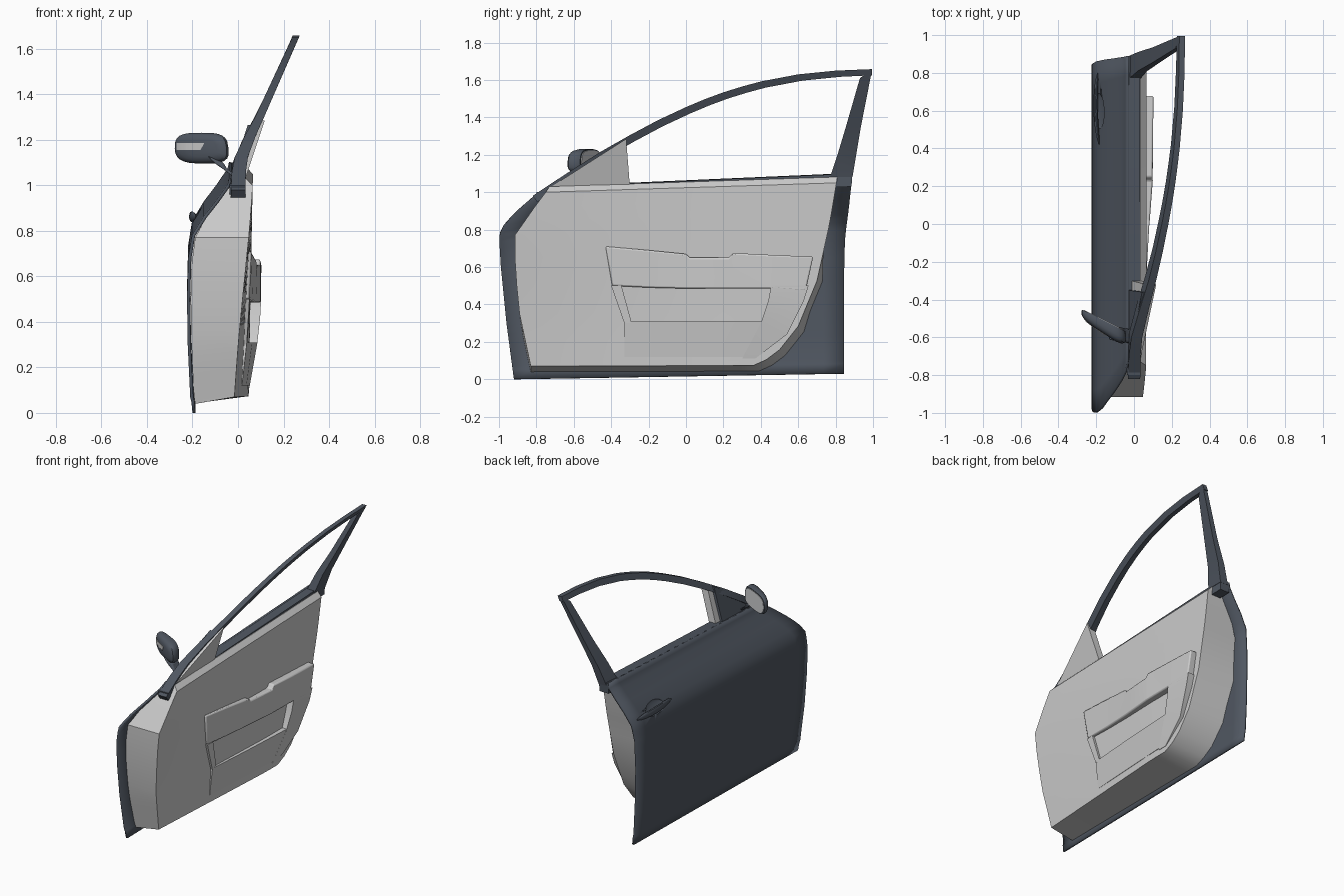
import bpy, bmesh, math
from mathutils import Vector

if bpy.data.objects.get("Cube"):
    bpy.data.objects.remove(bpy.data.objects["Cube"])


def material(name, color):
    m = bpy.data.materials.new(name)
    m.use_nodes = True
    m.diffuse_color = (*color, 1)
    bsdf = next(n for n in m.node_tree.nodes if n.type == 'BSDF_PRINCIPLED')
    bsdf.inputs["Base Color"].default_value = (*color, 1)
    return m


DARK = material("dark_paint", (0.08, 0.095, 0.12))
LIGHT = material("light_trim", (0.6, 0.6, 0.6))
GLASS = material("mirror_glass", (0.65, 0.66, 0.67))


def lerp(a, b, t):
    return a + (b - a) * t


def table(pts, v):
    """Piecewise linear lookup, clamped at both ends."""
    if v <= pts[0][0]:
        return pts[0][1]
    for (a, p), (b, q) in zip(pts, pts[1:]):
        if v <= b:
            return lerp(p, q, (v - a) / (b - a))
    return pts[-1][1]


def finish(name, bm, mat, bevel=0, angle=35):
    bmesh.ops.remove_doubles(bm, verts=bm.verts, dist=1e-5)
    bmesh.ops.recalc_face_normals(bm, faces=bm.faces)
    me = bpy.data.meshes.new(name)
    bm.to_mesh(me)
    bm.free()
    me.materials.append(mat)
    ob = bpy.data.objects.new(name, me)
    bpy.context.collection.objects.link(ob)
    bpy.ops.object.select_all(action='DESELECT')
    ob.select_set(True)
    bpy.context.view_layer.objects.active = ob
    bpy.ops.object.shade_smooth_by_angle(angle=math.radians(angle))
    if bevel:
        mod = ob.modifiers.new("soft_edges", 'BEVEL')
        mod.width, mod.segments, mod.limit_method = bevel, 2, 'ANGLE'
    return ob


def sheet(levels, cols, point):
    """Grid surface; point(level, u) gives each position."""
    bm = bmesh.new()
    g = [[bm.verts.new(point(lv, i / cols)) for i in range(cols + 1)] for lv in levels]
    for r, s in zip(g, g[1:]):
        for i in range(cols):
            bm.faces.new((r[i], r[i + 1], s[i + 1], s[i]))
    return bm


def loft(name, rings, mat, caps=True, **kw):
    bm = bmesh.new()
    loops = [[bm.verts.new(p) for p in ring] for ring in rings]
    for a, b in zip(loops, loops[1:]):
        for i in range(len(a)):
            j = (i + 1) % len(a)
            bm.faces.new((a[i], a[j], b[j], b[i]))
    if caps:
        bm.faces.new(loops[0])
        bm.faces.new(loops[-1])
    return finish(name, bm, mat, **kw)


def strip(name, outer, inner, x0, x1, mat, **kw):
    """Solid band between two (y, z) lines, from x0(y, z) to x1(y, z)."""
    rings = [[(x0(*a), *a), (x1(*a), *a), (x1(*b), *b), (x0(*b), *b)]
             for a, b in zip(outer, inner)]
    return loft(name, rings, mat, **kw)


# Outer skin
SKIN_X = [(0, -.193), (.05, -.198), (.07, -.203), (.3, -.214), (.5, -.217), (.68, -.212),
          (.78, -.195), (.86, -.145), (.93, -.09), (1, -.04), (1.04, -.03)]
SKIN_FRONT = [(0, -.92), (.3, -.96), (.6, -.99), (.77, -1), (.83, -.97), (.9, -.9),
              (.97, -.82), (1.03, -.73)]
SKIN_BACK = [(0, .845), (.5, .845), (.7, .85), (.85, .87), (1.03, .89)]


def skin_point(lv, u):
    return (table(SKIN_X, lv), lerp(table(SKIN_FRONT, lv), table(SKIN_BACK, lv), u),
            lv + u * (.03 + .04 * lv))


def skin_x(y, z):
    u = min(max((y + 1) / 1.87, 0), 1)
    return table(SKIN_X, (z - .03 * u) / (1 + .04 * u))


levels = [0, .05, .07, .2, .3, .4, .5, .6, .68, .74, .78, .82, .86, .9, .93, .97, 1, 1.03]
skin = finish("outer_skin", sheet(levels, 16, skin_point), DARK)
solid = skin.modifiers.new("thickness", 'SOLIDIFY')
solid.thickness, solid.offset = .014, 0

# Inner trim panel
PANEL_FRONT = [(.07, -.83), (.35, -.89), (.6, -.915), (.77, -.915), (.92, -.81), (1, -.75), (1.03, -.73)]
PANEL_BACK = [(.07, .36), (.1, .43), (.15, .5), (.27, .6), (.5, .7), (.8, .77), (1.03, .81)]
FACE_FRONT = [(.07, -.02), (.3, 0), (.5, .02), (.7, .04), (.8, .05), (1, .065), (1.03, .035)]
FACE_BACK = [(.07, .047), (.5, .055), (1, .065), (1.03, .035)]


def face_x(y, z):
    u = min(max((y + .9) / 1.7, 0), 1)
    lv = z / (1 + .05 * u)
    return lerp(table(FACE_FRONT, lv), table(FACE_BACK, lv), min(1, 1.5 * u))


def panel_point(lv, u):
    y, z = lerp(table(PANEL_FRONT, lv), table(PANEL_BACK, lv), u), lv * (1 + .05 * u)
    return (.035 if lv == 1.03 else face_x(y, z), y, z)


levels = [.07, .1, .15, .2, .27, .35, .5, .65, .77, .85, .92, 1, 1.03]
bm = sheet(levels, 14, panel_point)
rim = [e for e in bm.edges if e.is_boundary]
new = bmesh.ops.extrude_edge_only(bm, edges=rim)["geom"]
for v in (v for v in new if isinstance(v, bmesh.types.BMVert)):
    if v.co.z < .3:
        v.co.z -= .03
    if v.co.y > .3 and v.co.z < .6:
        v.co.y += .03
    v.co.x = skin_x(v.co.y, v.co.z) + .009
finish("inner_panel", bm, LIGHT, angle=25)


# Armrest parts bulging from the panel
def bulge_x(y, z):
    across = table([(-.43, .3), (0, .65), (.3, 1)], y)
    up = table([(.11, .05), (.3, .7), (.45, 1), (.64, 1), (.71, .8)], z)
    return face_x(y, z) + .047 * across * up


def behind(y, z):
    return face_x(y, z) - .02


strip("armrest",
      [(-.43, .71), (-.2, .69), (0, .67), (.02, .65), (.23, .65), (.25, .675), (.45, .665), (.68, .655)],
      [(-.395, .5), (-.2, .49), (0, .485), (.02, .485), (.23, .485), (.25, .485), (.45, .485), (.64, .47)],
      behind, bulge_x, LIGHT, bevel=.008)
strip("armrest_rear", [(.655, .5), (.63, .42), (.54, .24), (.37, .11)],
      [(.455, .5), (.44, .42), (.4, .3), (.3, .11)], behind, bulge_x, LIGHT)
strip("pocket_ledge", [(-.33, .31), (0, .31), (.41, .31)],
      [(-.33, .12), (0, .12), (.31, .12)], behind, bulge_x, LIGHT)
strip("pocket_front_wall", [(-.4, .5), (-.33, .3)], [(-.345, .5), (-.29, .3)],
      behind, bulge_x, LIGHT)

# Window frame, leaning inwards with height
LEAN = [(.95, 0), (1.1, .005), (1.2, .045), (1.3, .095), (1.4, .14), (1.5, .185), (1.655, .255)]
HALF = [(1, .032), (1.1, .03), (1.3, .02), (1.6, .015)]


def frame_out(y, z):
    return table(LEAN, z) - table(HALF, z)


def frame_in(y, z):
    return table(LEAN, z) + table(HALF, z)


rail = [(-.82, .98), (-.7, 1.06), (-.6, 1.125), (-.45, 1.22), (-.3, 1.305), (-.15, 1.385), (0, 1.455),
        (.1, 1.497), (.2, 1.534), (.3, 1.565), (.4, 1.592), (.6, 1.63), (.8, 1.65), (.995, 1.658)]
strip("window_frame_rail", rail, [(y + .025 * (y < .9), z - .033) for y, z in rail],
      frame_out, frame_in, DARK)
strip("window_frame_rear_pillar", [(.89, 1.08), (.91, 1.2), (.935, 1.35), (.995, 1.655)],
      [(.77, 1.08), (.81, 1.2), (.855, 1.35), (.93, 1.61)], frame_out, frame_in, DARK)
strip("belt_bar", [(-.8, 1), (-.6, 1.035), (.89, 1.1)], [(-.8, .96), (-.6, .98), (.885, 1.03)],
      lambda y, z: -.038, lambda y, z: .032, DARK)
strip("sail_trim", [(-.72, 1.03), (-.32, 1.285)], [(-.72, 1.02), (-.3, 1.03)],
      lambda y, z: table(LEAN, z) - .02, lambda y, z: table(LEAN, z) + .03, LIGHT)
strip("sail_cover", [(-.74, 1.03), (-.36, 1.265)], [(-.74, 1.0), (-.35, 1.03)],
      lambda y, z: table(LEAN, z) - .035, lambda y, z: table(LEAN, z) - .016, DARK)

# Wing mirror
def mirror_point(x, z, depth):
    return (x, -.45 - .5 * (x + .28) - depth * lerp(.6, 1, (x + .28) / .24), z)


def mirror_ring(scale, depth, n=24):
    ring = []
    for i in range(n):
        c, s = math.cos(math.tau * i / n), math.sin(math.tau * i / n)
        px, pz = [math.copysign(abs(v) ** .6, v) for v in (c, s)]
        x = -.16 + .118 * scale * px * (1 - .06 * pz * (px > 0))
        ring.append(mirror_point(x, 1.163 + .068 * scale * pz + .01 * px * px * (pz < 0) * (px < 0), depth))
    return ring


loft("mirror_housing", [mirror_ring(s, d) for s, d in
                        ((.96, 0), (1, .015), (1, .045), (.93, .065), (.8, .079), (.55, .088))], DARK)
loft("mirror_glass", [mirror_ring(.88, -.004), mirror_ring(.88, .002)], GLASS)
loft("mirror_indicator", [[mirror_point(x, z, d + o) for z, o in
                           ((lo, .002), (1.185, .002), (1.185, -.006), (lo, -.006))]
                          for x, d, lo in ((-.271, .063, 1.155), (-.254, .083, 1.155),
                                           (-.225, .09, 1.155), (-.165, .092, 1.155), (-.15, .092, 1.182))], LIGHT)
loft("mirror_neck", [[(x + a * w, y + b * .035, z - a * w * .4) for a, b in
                      ((-1, -1), (1, -1), (1, 1), (-1, 1))]
                     for x, y, z, w in ((-.1, -.58, 1.115, .035), (-.075, -.585, 1.085, .025),
                                        (-.04, -.59, 1.06, .022), (0, -.6, 1.03, .025))], DARK, bevel=.008)

# Door handle over a scooped cup
hz = .862
tilt = math.radians(35)
rings = []
for i in range(13):
    t = i / 12
    y = lerp(.42, .8, t)
    r = max(.15, math.sin(math.pi * t) ** .4)
    cx = skin_x(y, hz) - .012 - .014 * math.sin(math.pi * t)
    rings.append([(cx + .012 * r * math.cos(a), y, hz + .024 * r * math.sin(a))
                  for a in (math.tau * k / 12 for k in range(12))])
loft("door_handle", rings, DARK)

bm = bmesh.new()
bmesh.ops.create_uvsphere(bm, u_segments=24, v_segments=12, radius=1)
cup = finish("handle_cup_cutter", bm, DARK)
cup.scale = (.011, .095, .05)
cup.rotation_euler = (0, tilt, 0)
cup.location = Vector((skin_x(.6, hz), .6, hz)) + .006 * Vector((-math.cos(tilt), 0, math.sin(tilt)))
cup.hide_render = True
cup.hide_set(True)
cut = skin.modifiers.new("handle_cup", 'BOOLEAN')
cut.object, cut.operation = cup, 'DIFFERENCE'
